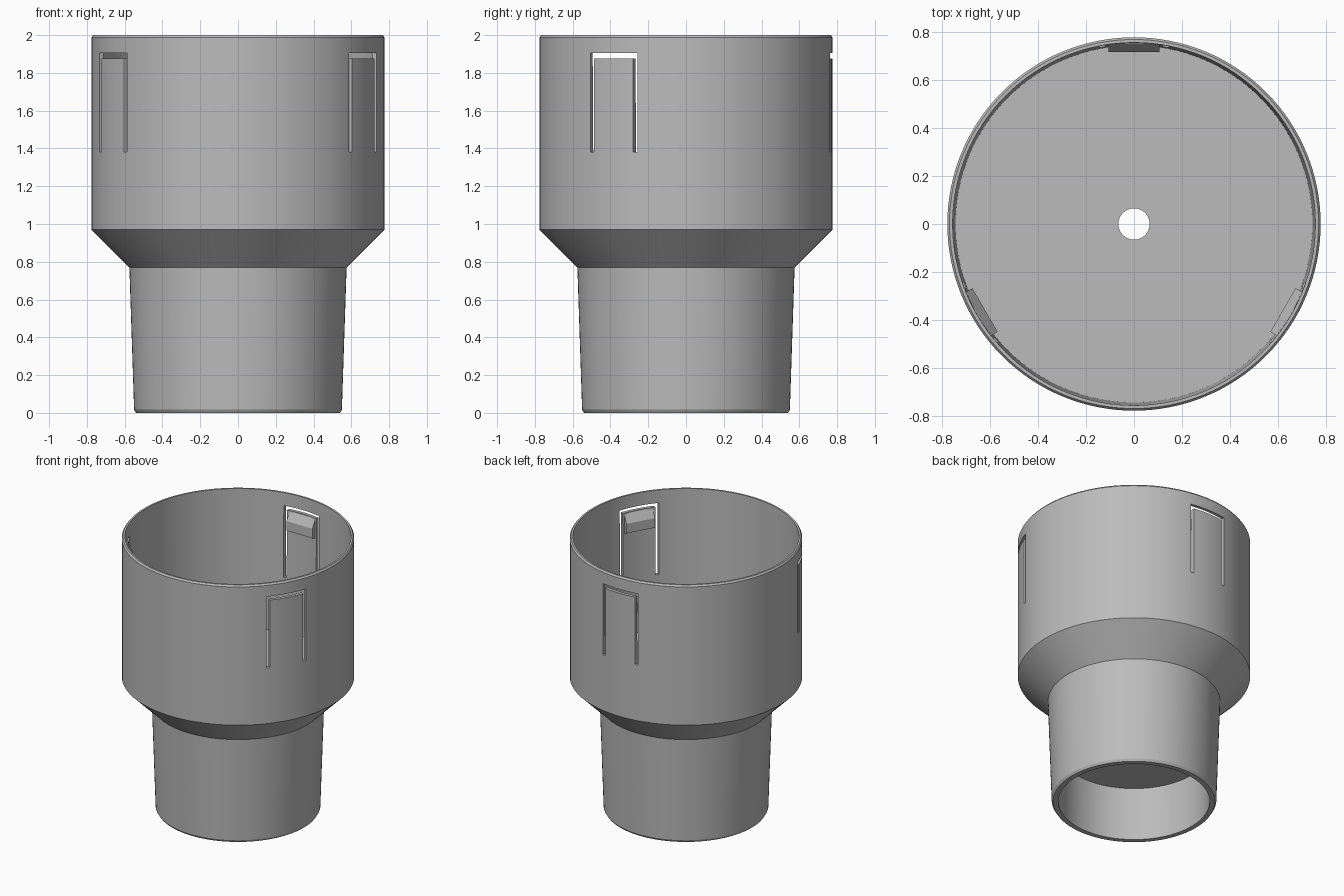
import bpy
import bmesh
import math
from mathutils import Matrix, Vector

if "Cube" in bpy.data.objects:
    bpy.data.objects.remove(bpy.data.objects["Cube"])

grey = bpy.data.materials.new("plain grey")
grey.use_nodes = True
COLOUR = (0.5, 0.5, 0.5, 1)
grey.diffuse_color = COLOUR
grey.node_tree.nodes["Principled BSDF"].inputs["Base Color"].default_value = COLOUR


def finish(bm, name):
    bmesh.ops.recalc_face_normals(bm, faces=bm.faces)
    mesh = bpy.data.meshes.new(name)
    bm.to_mesh(mesh)
    bm.free()
    mesh.materials.append(grey)
    obj = bpy.data.objects.new(name, mesh)
    bpy.context.collection.objects.link(obj)
    return obj


def lathe(name, profile, steps):
    bm = bmesh.new()
    verts = [bm.verts.new((r, 0, z)) for r, z in profile]
    edges = [bm.edges.new((a, b)) for a, b in zip(verts, verts[1:] + verts[:1])]
    bmesh.ops.spin(bm, geom=verts + edges, cent=(0, 0, 0), axis=(0, 0, 1),
                   angle=math.tau, steps=steps)
    bmesh.ops.remove_doubles(bm, verts=bm.verts, dist=0.0001)
    return finish(bm, name)


def prism(name, outline, sweep, angle):
    """Sweep a flat outline along a vector, then turn it about z."""
    bm = bmesh.new()
    face = bm.faces.new([bm.verts.new(p) for p in outline])
    grown = bmesh.ops.extrude_face_region(bm, geom=[face], use_keep_orig=True)
    moved = [v for v in grown["geom"] if isinstance(v, bmesh.types.BMVert)]
    bmesh.ops.translate(bm, verts=moved, vec=Vector(sweep))
    bm.transform(Matrix.Rotation(math.radians(angle), 4, "Z"))
    return finish(bm, name)


# Adapter body: wide cup over a narrow hollow spigot, joined by a pierced floor
body = lathe("adapter_body", [
    (0.505, 0), (0.54, 0), (0.55, 0.017), (0.575, 0.77), (0.776, 0.97),
    (0.776, 1.988), (0.767, 2), (0.754, 2), (0.742, 0.98),
    (0.065, 0.98), (0.065, 0.39), (0.5, 0.39)], 128)

# U-shaped slots that free three spring tabs, each with a catch inside
W, T, LOW, HIGH = 0.144, 0.024, 1.38, 1.905
half_u = [(W, LOW), (W, HIGH)]
inner_u = [(W - T, HIGH - 0.028), (W - T, LOW)]
slot = half_u + inner_u
slot = [(-y, z) for y, z in reversed(inner_u)]
slot = [(W, LOW), (W, HIGH), (-W, HIGH), (-W, LOW)] + slot + inner_u
catch = [(0.76, 1.875), (0.75, 1.87), (0.715, 1.81), (0.715, 1.74), (0.76, 1.72)]
CATCH_HALF = 0.105

for label, angle in (("back", 90), ("right", 210), ("left", 330)):
    cutter = prism("slot_cutter", [(0.6, y, z) for y, z in slot], (0.3, 0, 0), angle)
    cutter.hide_render = True
    cut = body.modifiers.new("slot", "BOOLEAN")
    cut.operation = "DIFFERENCE"
    cut.solver = "EXACT"
    cut.object = cutter
    bpy.context.view_layer.objects.active = body
    bpy.ops.object.modifier_apply(modifier=cut.name)
    bpy.data.objects.remove(cutter)
    prism(label + "_catch", [(r, -CATCH_HALF, z) for r, z in catch],
          (0, 2 * CATCH_HALF, 0), angle)

# Smooth round walls with crisp edges
bpy.ops.object.select_all(action="DESELECT")
body.select_set(True)
bpy.context.view_layer.objects.active = body
bpy.ops.object.shade_smooth_by_angle(angle=math.radians(25))
